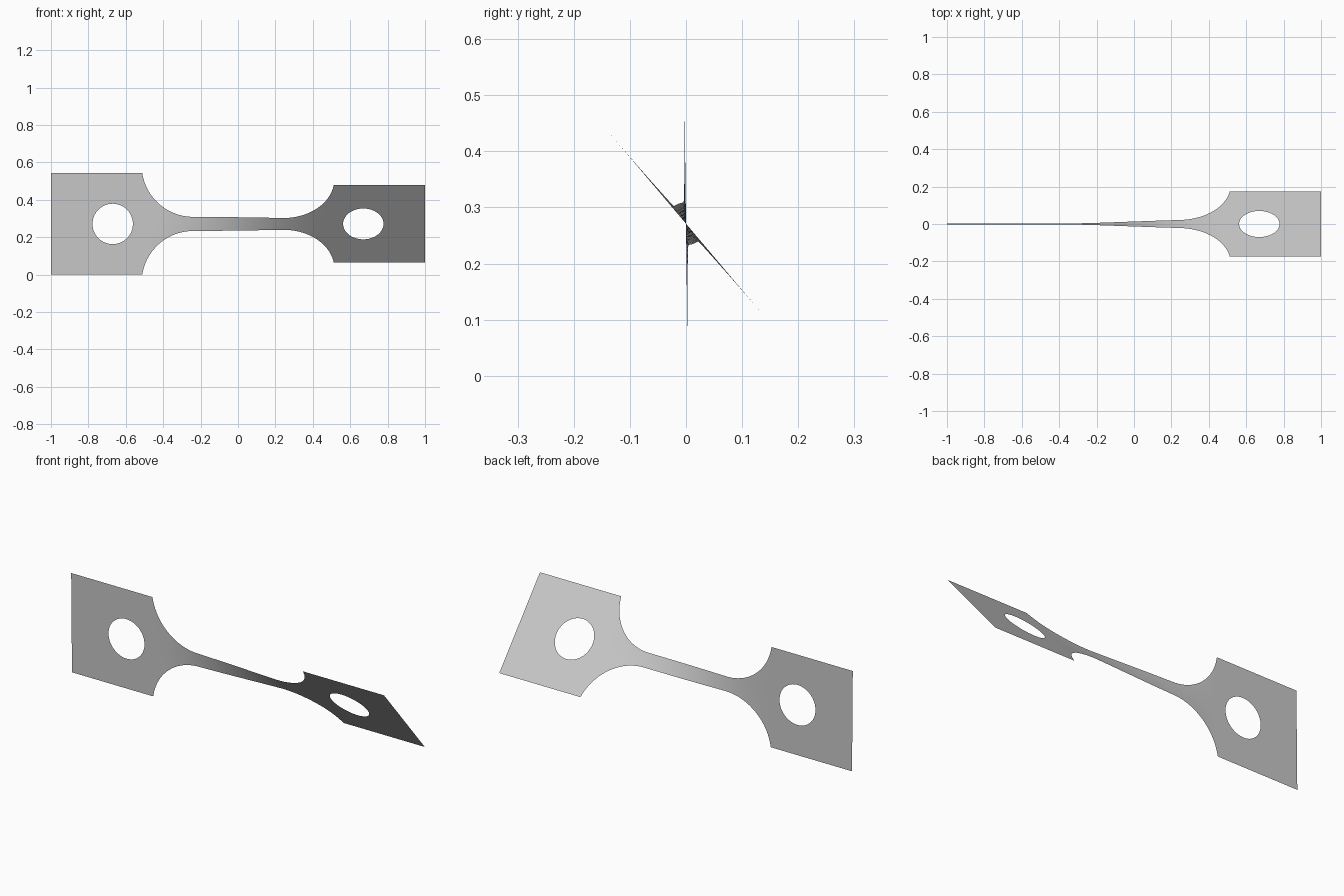
import bpy
import bmesh
from math import sin, cos, pi, sqrt, radians

cube = bpy.data.objects.get("Cube")
if cube:
    bpy.data.objects.remove(cube, do_unlink=True)

HALF = 0.271        # half height of the end plates
NECK = 0.038        # half height of the narrow bar
FILLET_X = 0.24     # where the bar starts to flare
FILLET_R = 0.275    # flare radius
HOLE_X, HOLE_R = 0.67, 0.108
PLATE_X = FILLET_X + sqrt(FILLET_R**2 - (FILLET_R + NECK - HALF)**2)


def half_height(x):
    """Outline of the flat strip: bar, rounded flare, plate."""
    d = abs(x) - FILLET_X
    if d <= 0:
        return NECK
    if abs(x) >= PLATE_X - 1e-6:
        return HALF
    return NECK + FILLET_R - sqrt(FILLET_R**2 - d * d)


def hole_height(x):
    d = abs(x) - HOLE_X
    return sqrt(max(0.0, HOLE_R**2 - d * d))


def twist(x):
    """Angle about the long axis, easing in and out between the plates."""
    t = min(1.0, max(0.0, x + 0.5))
    return radians(0.7 + 39.5 * t * t * (3 - 2 * t))


# Stations along one half, dense around the hole and the flare
stations = [FILLET_X * i / 12 for i in range(13)]
stations += [FILLET_X + FILLET_R * sin(pi / 2 * i / 24) for i in range(1, 24)]
stations = [x for x in stations if x < PLATE_X - 0.001] + [PLATE_X]
stations += [HOLE_X - HOLE_R * cos(pi * i / 32) for i in range(33)]
stations += [0.89, 1.0]
stations = sorted({round(s * x, 5) for x in stations for s in (-1, 1)})

# Twisted sheet, built as an upper and a lower strip around the holes
ROWS = 6
bm = bmesh.new()
for side in (-1, 1):
    columns = []
    for x in stations:
        low, high, a = hole_height(x), half_height(x), twist(x)
        column = []
        for r in range(ROWS + 1):
            v = side * (low + (high - low) * r / ROWS)
            column.append(bm.verts.new((x, -v * sin(a), HALF + v * cos(a))))
        columns.append(column)
    for p, q in zip(columns, columns[1:]):
        for r in range(ROWS):
            quad = [p[r], q[r], q[r + 1], p[r + 1]]
            bm.faces.new(quad if side > 0 else quad[::-1])
bmesh.ops.remove_doubles(bm, verts=bm.verts, dist=1e-5)

mesh = bpy.data.meshes.new("twisted_strip")
bm.to_mesh(mesh)
bm.free()
mesh.shade_smooth()
strip = bpy.data.objects.new("twisted_strip", mesh)
bpy.context.collection.objects.link(strip)

grey = bpy.data.materials.new("light grey")
grey.use_nodes = True
colour = (0.58, 0.58, 0.58, 1.0)
grey.diffuse_color = colour
grey.node_tree.nodes["Principled BSDF"].inputs["Base Color"].default_value = colour
mesh.materials.append(grey)
